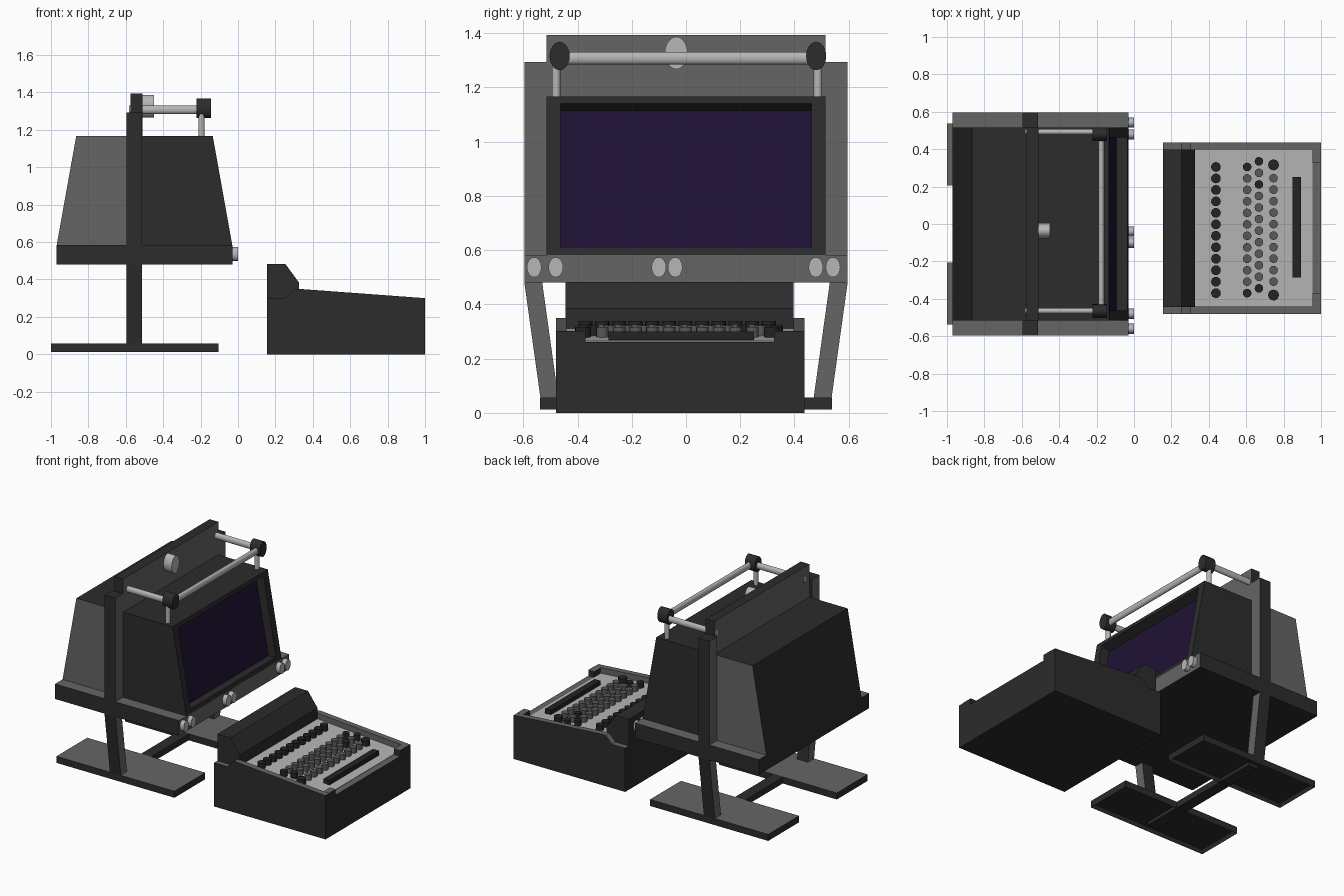
import bpy, bmesh
from math import pi
from mathutils import Matrix, Vector

if "Cube" in bpy.data.objects:
    bpy.data.objects.remove(bpy.data.objects["Cube"])


def material(name, r, g, b):
    m = bpy.data.materials.new(name)
    m.diffuse_color = (r, g, b, 1)
    m.use_nodes = True
    m.node_tree.nodes["Principled BSDF"].inputs["Base Color"].default_value = m.diffuse_color
    return m


DARK = material("dark_grey", .025, .025, .025)
MID = material("mid_grey", .13, .13, .13)
LIGHT = material("light_metal", .47, .47, .47)
KEY = material("key_grey", .10, .10, .10)
BLACK = material("black", .017, .017, .017)
GLASS = material("screen_purple", .014, .006, .036)


def finish(name, bm, mats, paint=None):
    """paint: test on the face normal that selects the second material"""
    bm.normal_update()
    if paint:
        for f in bm.faces:
            if f.material_index == 0 and paint(f.normal):
                f.material_index = 1
    me = bpy.data.meshes.new(name)
    bm.to_mesh(me)
    bm.free()
    for m in mats:
        me.materials.append(m)
    ob = bpy.data.objects.new(name, me)
    bpy.context.collection.objects.link(ob)
    return ob


def prism_bm(profile, a, b, axis='y'):
    """extrude a profile (xz for axis y, yz for axis x) from a to b"""
    bm = bmesh.new()
    place = (lambda p, t: (p[0], t, p[1])) if axis == 'y' else (lambda p, t: (t, p[0], p[1]))
    lo = [bm.verts.new(place(p, a)) for p in profile]
    hi = [bm.verts.new(place(p, b)) for p in profile]
    bm.faces.new(lo)
    bm.faces.new(hi)
    n = len(profile)
    for i in range(n):
        j = (i + 1) % n
        bm.faces.new((lo[i], lo[j], hi[j], hi[i]))
    bmesh.ops.recalc_face_normals(bm, faces=bm.faces)
    return bm


def prism(name, profile, a, b, mats, paint=None, axis='y'):
    return finish(name, prism_bm(profile, a, b, axis), mats, paint)


def rect(u0, u1, v0, v1):
    return [(u0, v0), (u1, v0), (u1, v1), (u0, v1)]


def box(name, x, y, z, mats, paint=None):
    return prism(name, rect(*x, *z), y[0], y[1], mats, paint)


def cylinders(name, centres, half, axis, mat, seg=24):
    """elliptical cylinders with half sizes (x, y, z), joined in one object"""
    bm = bmesh.new()
    rot = {'x': Matrix.Rotation(pi / 2, 4, 'Y'), 'y': Matrix.Rotation(pi / 2, 4, 'X'),
           'z': Matrix.Identity(4)}[axis]
    for c in centres:
        bmesh.ops.create_cone(bm, cap_ends=True, segments=seg, radius1=1, radius2=1, depth=2,
                              matrix=Matrix.Translation(c) @ Matrix.Diagonal((*half, 1)) @ rot)
    for f in bm.faces:
        f.smooth = len(f.verts) == 4
    return finish(name, bm, [mat])


up = lambda n: n.z > .9
along_x = lambda n: abs(n.x) > .9
along_y = lambda n: abs(n.y) > .9

# ---- display: tray and control knobs
box("display_tray", (-.97, -.03), (-.596, .596), (.48, .583), [DARK, MID],
    lambda n: up(n) or n.x > .9)
cylinders("tray_knobs", [(-.02, y, .537) for y in (-.56, -.48, -.1, -.04, .479, .542)],
          (.02, .027, .037), 'x', LIGHT)

# ---- display: rear and front housings
prism("rear_housing", [(-.97, .58), (-.55, .58), (-.55, 1.167), (-.865, 1.167)],
      -.515, .515, [DARK, MID], along_y)

bm = prism_bm([(-.55, .58), (-.03, .58), (-.135, 1.167), (-.55, 1.167)], -.515, .515)
bm.normal_update()
face = max(bm.faces, key=lambda f: f.normal.x)
# bezel edge, then recessed screen
for z0, z1, dx in ((.612, 1.14, 0), (.606, 1.115, -.058)):
    bmesh.ops.inset_region(bm, faces=[face], thickness=.01)
    zc = face.calc_center_median().z
    for v in face.verts:
        top = v.co.z > zc
        z = z1 if top else z0
        v.co = Vector((-.03 - .179 * ((1.14 if top else .612) - .58) + dx,
                       .463 if v.co.y > 0 else -.463, z))
face.material_index = 2
finish("front_housing", bm, [DARK, MID, GLASS])

# ---- stand: uprights, feet and cross members
for s, side in ((-1, "near"), (1, "far")):
    leg = [(.47, .05), (.536, .05), (.596, .48), (.596, 1.293), (.515, 1.293), (.515, .58), (.53, .48)]
    prism("upright_" + side, [(s * y, z) for y, z in leg], -.595, -.512,
          [DARK, MID], along_x, axis='x')
    bm = prism_bm(rect(-1, -.105, .012, .057), s * .205, s * .538)
    bm.normal_update()
    sole = min(bm.faces, key=lambda f: f.normal.z)
    bmesh.ops.inset_region(bm, faces=[sole], thickness=.014)
    for v in sole.verts:
        v.co.z += .025
    finish("foot_" + side, bm, [DARK, MID], up)
box("foot_crossbar", (-.592, -.515), (-.48, .48), (.014, .056), [DARK])
box("top_plate", (-.575, -.51), (-.515, .515), (.6, 1.393), [DARK, MID], along_x)

# ---- tubular rail above the display
cylinders("plate_knob", [(-.48, -.036, 1.327)], (.032, .042, .06), 'x', LIGHT)
cylinders("rail_arms", [(-.385, y, 1.307) for y in (-.465, .492)], (.197, .016, .022), 'x', LIGHT)
cylinders("rail_posts", [(-.195, y, 1.225) for y in (-.479, .486)], (.016, .016, .07), 'z', LIGHT)
cylinders("rail_crossbar", [(-.175, .008, 1.308)], (.016, .46, .023), 'y', LIGHT)
cylinders("rail_joints", [(-.183, y, 1.316) for y in (-.466, .48)], (.038, .037, .052), 'x', DARK)

# ---- keyboard: case
SLOPE = .074
panel_z = lambda x: .265 + SLOPE * (.95 - x)
Y0, Y1 = -.48, .437
wall = [(.155, 0), (1, 0), (1, .3), (.32, .35), (.302, .347), (.255, .3), (.155, .3)]
prism("keyboard_wall_near", wall, Y0, Y0 + .04, [DARK, MID], lambda n: n.z > .5 or n.y > .9)
prism("keyboard_wall_far", wall, Y1 - .04, Y1, [DARK, MID], lambda n: n.z > .5 or n.y < -.9)
box("keyboard_base", (.155, 1), (Y0 + .04, Y1 - .04), (0, .262), [DARK, MID], up)
for name, y in (("near", (Y0 + .04, -.37)), ("far", (.325, Y1 - .04))):
    box("front_corner_" + name, (.955, 1), y, (.2, .302), [DARK, MID], up)
prism("key_panel", [(.3, .2), (.955, .2), (.955, panel_z(.955)), (.3, panel_z(.3))],
      Y0 + .03, Y1 - .03, [LIGHT])
prism("keyboard_hump", [(.155, .2), (.155, .483), (.253, .483), (.325, .385), (.325, .2)],
      Y0 + .035, Y1 - .04, [DARK])


# ---- keyboard: keys
def key_row(name, x, ys, r, mat, h=.036):
    cylinders(name, [(x, y, panel_z(x) + h / 2 - .005) for y in ys], (r, r, h / 2 + .005), 'z', mat, 16)


def spread(first, last, n):
    return [first + (last - first) * i / (n - 1) for i in range(n)]


key_row("function_keys", .438, spread(.305, -.37, 12), .026, BLACK)
second = spread(.305, -.37, 12)
key_row("second_row_keys", .605, second[1:-1], .023, KEY)
key_row("second_row_end_keys", .605, (second[0], second[-1]), .023, BLACK)
third = spread(.335, -.344, 12)
dark_slots = (0, 2, 11)
key_row("third_row_keys", .668, [y for i, y in enumerate(third) if i not in dark_slots], .023, KEY)
key_row("third_row_dark_keys", .668, [third[i] for i in dark_slots], .023, BLACK)
key_row("fourth_row_keys", .746, spread(.245, -.308, 10), .023, KEY)
key_row("shift_keys", .746, (.316, -.38), .029, BLACK)
box("space_bar", (.848, .893), (-.285, .25), (.25, panel_z(.87) + .03), [BLACK])
